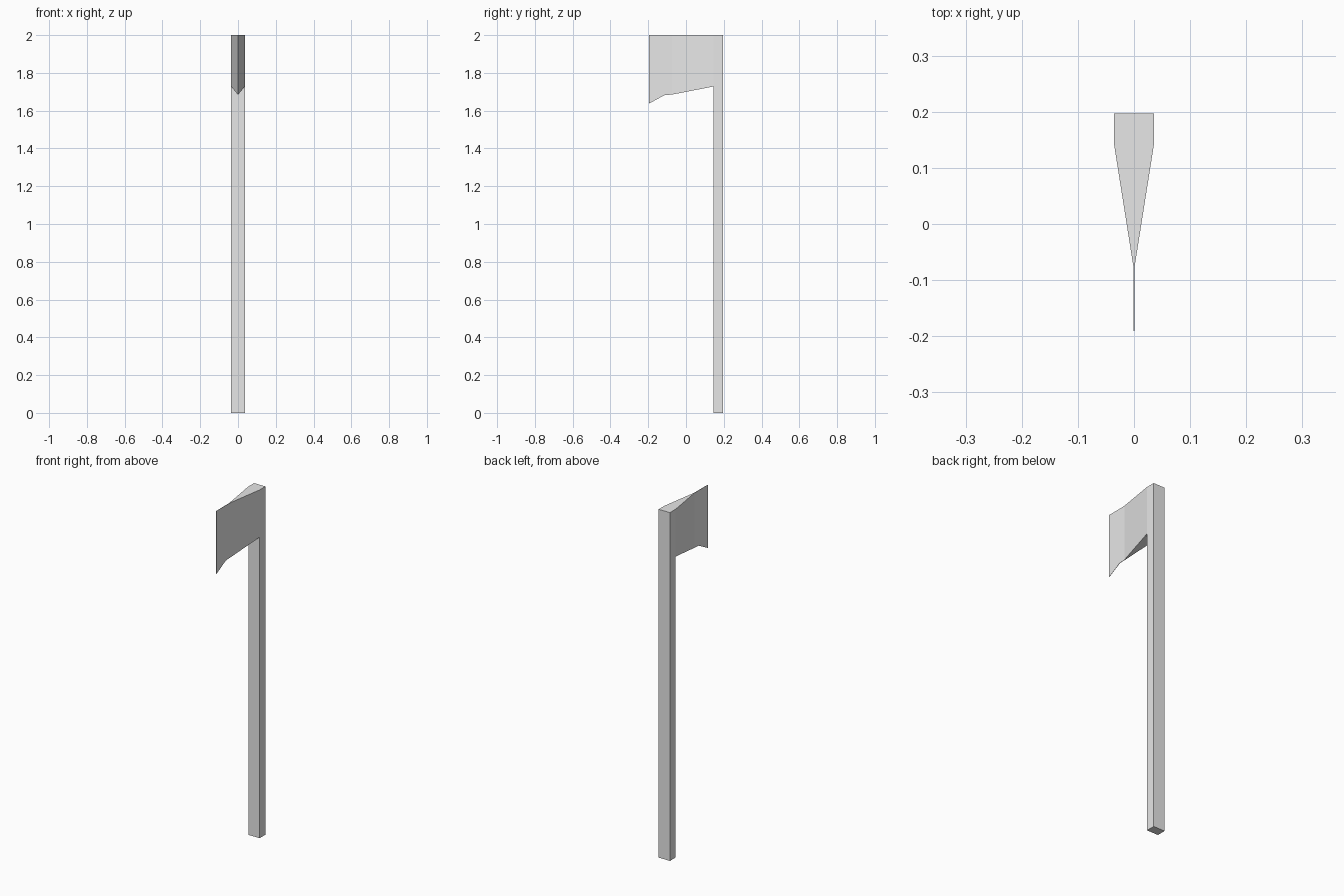
import bpy, bmesh

if "Cube" in bpy.data.objects:
    bpy.data.objects.remove(bpy.data.objects["Cube"])

grey = bpy.data.materials.new("light grey")
grey.diffuse_color = (0.8, 0.8, 0.8, 1)
grey.use_nodes = True
grey.node_tree.nodes["Principled BSDF"].inputs["Base Color"].default_value = grey.diffuse_color


def loft(name, sections):
    """Join vertical rectangles (y, half width, bottom z, top z) along y."""
    bm = bmesh.new()
    rings = []
    for y, w, z0, z1 in sections:
        corners = ((-w, z0), (w, z0), (w, z1), (-w, z1))
        rings.append([bm.verts.new((x, y, z)) for x, z in corners])
    for a, b in zip(rings, rings[1:]):
        for i in range(4):
            j = (i + 1) % 4
            bm.faces.new((a[i], a[j], b[j], b[i]))
    bm.faces.new(rings[0])
    bm.faces.new(rings[-1])
    bmesh.ops.recalc_face_normals(bm, faces=bm.faces)
    mesh = bpy.data.meshes.new(name)
    bm.to_mesh(mesh)
    bm.free()
    mesh.materials.append(grey)
    obj = bpy.data.objects.new(name, mesh)
    bpy.context.collection.objects.link(obj)
    return obj


# Square shaft, full height
loft("handle", [(0.145, 0.036, 0, 2), (0.197, 0.036, 0, 2)])

# Wedge-shaped head narrowing to a thin blade that flares down at the edge
loft("axe_head", [
    (0.145, 0.036, 1.728, 2),
    (-0.075, 0.0012, 1.685, 2),
    (-0.112, 0.001, 1.683, 2),
    (-0.197, 0.0004, 1.637, 2),
])
